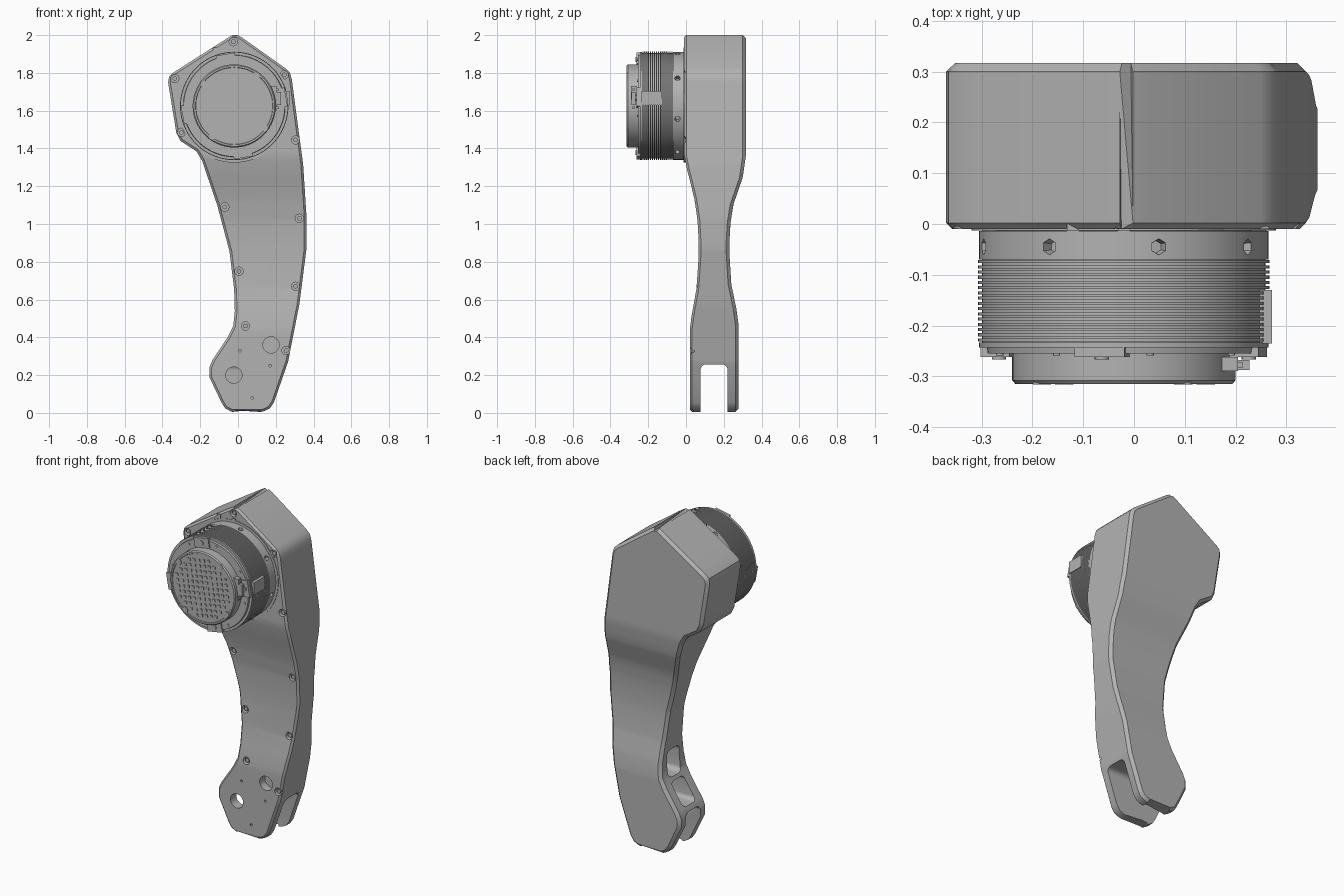
import bpy, bmesh, math
from mathutils import Matrix, Vector

if "Cube" in bpy.data.objects:
    bpy.data.objects.remove(bpy.data.objects["Cube"])

grey = bpy.data.materials.new("satin_grey")
grey.use_nodes = True
grey.diffuse_color = (0.45, 0.45, 0.45, 1)
grey.node_tree.nodes["Principled BSDF"].inputs["Base Color"].default_value = (0.45, 0.45, 0.45, 1)


def finish(name, bm, angle=30):
    bmesh.ops.recalc_face_normals(bm, faces=bm.faces)
    mesh = bpy.data.meshes.new(name)
    bm.to_mesh(mesh)
    bm.free()
    mesh.materials.append(grey)
    ob = bpy.data.objects.new(name, mesh)
    bpy.context.scene.collection.objects.link(ob)
    smooth(ob, angle)
    return ob


def activate(ob):
    bpy.ops.object.select_all(action='DESELECT')
    ob.select_set(True)
    bpy.context.view_layer.objects.active = ob


def smooth(ob, angle=30):
    activate(ob)
    bpy.ops.object.shade_smooth_by_angle(angle=math.radians(angle))


def cut(ob, cutter):
    mod = ob.modifiers.new("cut", 'BOOLEAN')
    mod.operation, mod.solver, mod.object = 'DIFFERENCE', 'EXACT', cutter
    activate(ob)
    bpy.ops.object.modifier_apply(modifier=mod.name)
    bpy.data.objects.remove(cutter)


def rod(bm, x, z, r, y0, y1, sides=24):
    """Cylinder along y."""
    m = Matrix.Translation((x, (y0 + y1) / 2, z)) @ Matrix.Rotation(math.pi / 2, 4, 'X')
    bmesh.ops.create_cone(bm, cap_ends=True, segments=sides, radius1=r, radius2=r,
                          depth=abs(y1 - y0), matrix=m)


def block(bm, lo, hi, place=Matrix()):
    lo, hi = Vector(lo), Vector(hi)
    m = place @ Matrix.Translation((lo + hi) / 2) @ Matrix.Diagonal((*(hi - lo), 1))
    return bmesh.ops.create_cube(bm, size=1, matrix=m)["verts"]


def rounded_block(name, lo, hi, r):
    """Block with the edges that run along x rounded."""
    bm = bmesh.new()
    block(bm, lo, hi)
    along = [e for e in bm.edges if abs(e.verts[0].co.x - e.verts[1].co.x) > 0.01]
    bmesh.ops.bevel(bm, geom=along, offset=r, segments=5, affect='EDGES', profile=0.5)
    return finish(name, bm)


def lathe(name, profile, cx, cz, sides=96):
    """Turn (radius, y) points about an axis along y."""
    bm = bmesh.new()
    rings = [[bm.verts.new((cx + r * math.cos(a), y, cz + r * math.sin(a)))
              for a in (math.tau * k / sides for k in range(sides))] for r, y in profile]
    for a, b in zip(rings, rings[1:]):
        for k in range(sides):
            n = (k + 1) % sides
            bm.faces.new((a[k], a[n], b[n], b[k]))
    bm.faces.new(rings[0])
    bm.faces.new(rings[-1])
    return finish(name, bm)


def lookup(table, z):
    """Interpolate a (value, z) table that runs downwards."""
    for (a, za), (b, zb) in zip(table, table[1:]):
        if z >= zb:
            return a + (b - a) * min(1, max(0, (za - z) / (za - zb)))
    return table[-1][0]


# Leg outline (x, z) and thickness (y, z), from top to bottom
RIGHT_EDGE = [(-.028, 2), (-.05, 1.988), (-.345, 1.8), (-.365, 1.78), (-.37, 1.75), (-.327, 1.485),
              (-.305, 1.44), (-.22, 1.385), (-.19, 1.335), (-.11, 1.1), (-.045, .855), (-.02, .65),
              (-.017, .54), (-.025, .46), (-.055, .4), (-.135, .28), (-.152, .24), (-.152, .19),
              (-.085, .05), (-.065, .02), (-.03, .005)]
LEFT_EDGE = [(-.002, 2), (.02, 1.988), (.25, 1.825), (.275, 1.8), (.285, 1.765), (.32, 1.5),
             (.345, 1.315), (.362, 1.05), (.362, .865), (.325, .575), (.265, .27), (.19, .055),
             (.17, .025), (.14, .01), (.12, .005)]
FRONT = [(-.01, 2), (-.01, 1.365), (.005, 1.29), (.023, 1.22), (.045, 1.13), (.061, 1.02), (.067, .91),
         (.066, .81), (.055, .655), (.03, .515), (.02, .44), (.02, 0)]
BACK = [(.317, 2), (.317, 1.36), (.3, 1.245), (.25, 1.1), (.235, 1), (.23, .91), (.23, .84),
        (.24, .68), (.267, .55), (.279, .46), (.279, 0)]

levels = []
for z in sorted({round(p[1], 3) for t in (RIGHT_EDGE, LEFT_EDGE, FRONT, BACK) for p in t}, reverse=True):
    if z >= .005 and (not levels or levels[-1] - z > .009 or z == .005):
        levels.append(z)
n = len(levels)
loop = [Vector((lookup(RIGHT_EDGE, z), z)) for z in levels]
loop += [Vector((lookup(LEFT_EDGE, z), z)) for z in reversed(levels)]


def inset(i, d):
    p = loop[i]
    a = (p - loop[i - 1]).normalized()
    b = (loop[(i + 1) % len(loop)] - p).normalized()
    na, nb = Vector((-a.y, a.x)), Vector((-b.y, b.x))
    m = (na + nb).normalized()
    return p + m * d / max(.6, m.dot(na))


# Leg: chamfered sections joined from top to bottom
bm = bmesh.new()
rings = []
for i in range(n):
    j = 2 * n - 1 - i
    ring = []
    for table, d, s, order in ((FRONT, .012, 1, (i, j)), (BACK, .017, -1, (j, i))):
        first, last = order
        for k, off in ((first, 0), (first, d), (last, d), (last, 0)):
            p = inset(k, off) if off else loop[k]
            y = lookup(table, p.y) + (0 if off else s * d)
            ring.append(bm.verts.new((p.x, y, p.y)))
    rings.append(ring)
for a, b in zip(rings, rings[1:]):
    for k in range(8):
        m = (k + 1) % 8
        bm.faces.new((a[k], a[m], b[m], b[k]))
bm.faces.new(rings[0])
bm.faces.new(rings[-1])
leg = finish("leg_shell", bm)

# Fork slot at the foot and the two pockets on the hollow side
cut(leg, rounded_block("slot_cutter", (-.5, .077, -.2), (.5, .22, .257), .03))
cut(leg, rounded_block("low_pocket_cutter", (-.5, .09, .285), (.1, .21, .42), .025))
cut(leg, rounded_block("high_pocket_cutter", (-.5, .09, .44), (.12, .21, .6), .03))

# Screw counterbores, pivot hole, round recess and pin holes
SCREWS = [(-.335, 1.77), (-.3, 1.485), (-.025, 1.965), (.245, 1.79), (.305, 1.445), (-.07, 1.09),
          (.325, 1.03), (.005, .75), (.305, .67), (.04, .46), (.255, .33)]
bm = bmesh.new()
for x, z in SCREWS:
    y = lookup(FRONT, z)
    rod(bm, x, z, .022, y - .05, y + .025)
rod(bm, -.022, .2, .043, -.1, .12, 40)
rod(bm, .175, .36, .043, -.1, .07, 40)
for x, z in ((.01, .33), (.17, .25), (.075, .08)):
    rod(bm, x, z, .007, -.1, .05, 12)
cut(leg, finish("hole_cutter", bm))
smooth(leg)

bm = bmesh.new()
for x, z in SCREWS:
    y = lookup(FRONT, z)
    rod(bm, x, z, .012, y + .008, y + .035, 16)
finish("leg_screws", bm)

# Motor housing: plain base, cooling fins, flange
CX, CZ = -.02, 1.625
base = lathe("motor_base", [(.27, .02), (.27, -.012), (.285, -.014), (.285, -.07)], CX, CZ)
bm = bmesh.new()
for k in range(8):
    a = math.radians(31 + 45 * k)
    place = (Matrix.Translation((CX, -.045, CZ)) @ Matrix.Rotation(-a, 4, 'Y')
             @ Matrix.Translation((.285, 0, 0)) @ Matrix.Rotation(math.pi / 2, 4, 'Y'))
    bmesh.ops.create_cone(bm, cap_ends=True, segments=6, radius1=.012, radius2=.02,
                          depth=.05, matrix=place)
cut(base, finish("radial_hole_cutter", bm))
smooth(base)

fins = [(.279, -.06)]
for k in range(16):
    y = -.071 - k * .0103
    fins += [(.279, y), (.287, y), (.287, y - .006), (.279, y - .006)]
lathe("cooling_fins", fins + [(.279, -.236)], CX, CZ)
lathe("front_flange", [(.285, -.233), (.285, -.243), (.27, -.243), (.268, -.255), (.23, -.255)], CX, CZ)
lathe("front_cap", [(.21, -.25), (.22, -.25), (.22, -.308), (.214, -.315), (.205, -.315),
                    (.203, -.311)], CX, CZ)

# Clamp tabs with screws around the flange
bm = bmesh.new()
for k in range(4):
    turn = Matrix.Translation((CX, 0, CZ)) @ Matrix.Rotation(-math.radians(10 + 90 * k), 4, 'Y')
    block(bm, (.22, -.262, -.05), (.278, -.235, .05), turn)
    p = turn @ Vector((.25, 0, 0))
    rod(bm, p.x, p.z, .014, -.26, -.267, 16)
    for s in (-22, 22):
        p = turn @ Matrix.Rotation(math.radians(s), 4, 'Y') @ Vector((.25, 0, 0))
        rod(bm, p.x, p.z, .007, -.25, -.259, 12)
finish("clamp_tabs", bm)

# Cap face: square contact studs and four screws
face = Matrix.Translation((CX, 0, CZ)) @ Matrix.Rotation(-math.radians(9), 4, 'Y')
bm = bmesh.new()
for i in range(-5, 6):
    for j in range(-5, 6):
        x, z = i * .033, j * .033
        if math.hypot(x, z) < .185:
            block(bm, (x - .008, -.315, z - .008), (x + .008, -.308, z + .008), face)
finish("contact_studs", bm)
bm = bmesh.new()
for sx in (-1, 1):
    for sz in (-1, 1):
        p = face @ Vector((sx * .141, 0, sz * .141))
        rod(bm, p.x, p.z, .018, -.3, -.316, 20)
finish("cap_screws", bm)

# Cable connector and cover plate on the side of the motor
bm = bmesh.new()
block(bm, (.165, -.29, 1.6), (.205, -.262, 1.73))
block(bm, (.2, -.288, 1.63), (.228, -.268, 1.7))
for k in range(4):
    z = 1.61 + .032 * k
    block(bm, (.2, -.283, z), (.215, -.273, z + .012))
finish("cable_connector", bm)
bm = bmesh.new()
block(bm, (.24, -.235, 1.63), (.272, -.13, 1.705))
finish("side_cover", bm)

# Mounting ring and small cable clips where the motor meets the leg
lathe("mount_ring", [(.3, .01), (.3, -.013), (.28, -.013)], CX, CZ)
bm = bmesh.new()
for x in (-.12, -.02):
    block(bm, (x - .012, -.014, 1.91), (x + .012, .005, 1.935))
finish("cable_clips", bm)
